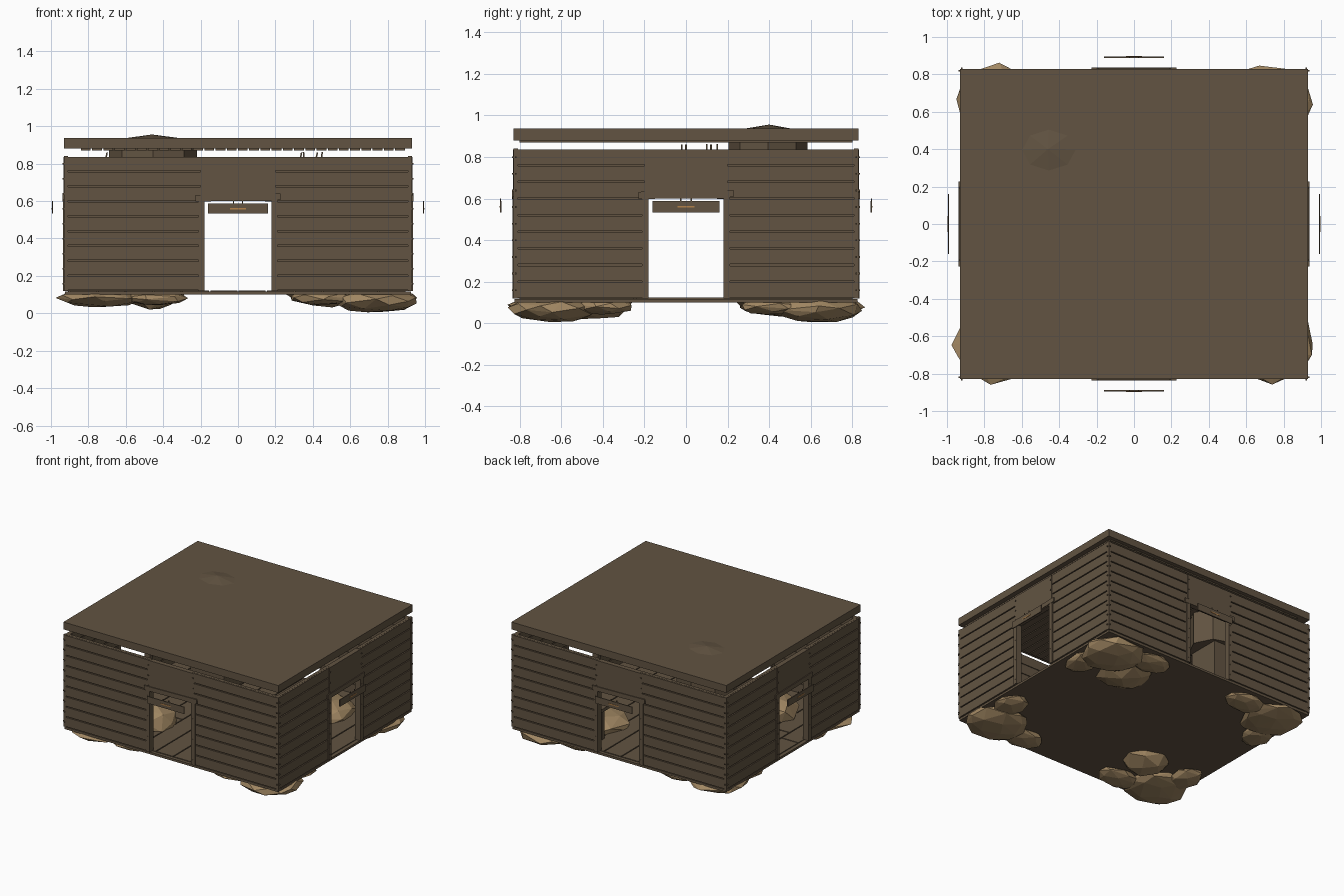
import bpy, bmesh, math, random
from mathutils import Matrix, Vector

if "Cube" in bpy.data.objects:
    bpy.data.objects.remove(bpy.data.objects["Cube"])

random.seed(7)

def material(name, rgb):
    m = bpy.data.materials.new(name)
    m.diffuse_color = (*rgb, 1)
    m.use_nodes = True
    m.node_tree.nodes["Principled BSDF"].inputs["Base Color"].default_value = m.diffuse_color
    return m

WOOD = material("weathered brown wood", (0.122, 0.088, 0.054))
STONE = material("tan stone", (0.36, 0.245, 0.125))
PALE = material("orange paint", (0.45, 0.22, 0.07))

def finish(name, bm, mat):
    bmesh.ops.recalc_face_normals(bm, faces=bm.faces)
    me = bpy.data.meshes.new(name)
    bm.to_mesh(me)
    bm.free()
    me.materials.append(mat)
    ob = bpy.data.objects.new(name, me)
    bpy.context.collection.objects.link(ob)
    return ob

def box(bm, x0, x1, y0, y1, z0, z1, mat=Matrix(), tilt=0.0):
    c = Vector(((x0 + x1) / 2, (y0 + y1) / 2, (z0 + z1) / 2))
    s = Matrix.Diagonal((x1 - x0, y1 - y0, z1 - z0, 1))
    bmesh.ops.create_cube(bm, size=1, matrix=mat @ Matrix.Translation(c) @ Matrix.Rotation(tilt, 4, 'Y') @ s)

def rock(bm, c, r, n=26):
    """Faceted boulder: convex hull of jittered points on an ellipsoid."""
    vs = []
    for i in range(n):
        z = 1 - 2 * (i + 0.5) / n
        a = i * 2.39996 + random.uniform(-.25, .25)
        k = math.sqrt(1 - z * z)
        j = random.uniform(0.92, 1.03)
        vs.append(bm.verts.new((c[0] + r[0] * k * math.cos(a) * j,
                                c[1] + r[1] * k * math.sin(a) * j,
                                c[2] + r[2] * z * j)))
    res = bmesh.ops.convex_hull(bm, input=vs)
    junk = [g for g in res["geom_interior"] if isinstance(g, bmesh.types.BMVert)]
    bmesh.ops.delete(bm, geom=junk, context='VERTS')

# Four walls, each built facing -y and turned into place
SIDES = [("front", 0, 0.93, 0.83), ("right", 90, 0.83, 0.93),
         ("back", 180, 0.93, 0.83), ("left", 270, 0.83, 0.93)]
ROWS, Z0, Z1 = 9, 0.12, 0.84
for side, ang, half, d in SIDES:
    M = Matrix.Rotation(math.radians(ang), 4, 'Z')
    step = (Z1 - Z0) / ROWS
    planks, frame, nails = bmesh.new(), bmesh.new(), bmesh.new()
    for s in (-1, 1):
        def span(bm, a, b, y0, y1, z0, z1, t=0.0):
            box(bm, min(s * a, s * b), max(s * a, s * b), y0, y1, z0, z1, M, t)
        # backing sheet and siding boards
        span(planks, 0.18, half - 0.01, -d + 0.012, -d + 0.03, Z0, Z1 - 0.003)
        for i in range(ROWS):
            z = Z0 + i * step
            span(planks, 0.185, half - 0.018, -d + 0.001, -d + 0.014, z + 0.004, z + step - 0.004)
            span(planks, 0.185, half - 0.03, -d + 0.028, -d + 0.036, z + 0.004, z + step - 0.004)
            for x in (0.193, half - 0.01):
                span(nails, x - 0.004, x + 0.004, -d - 0.008, -d + 0.004, z + 0.035, z + 0.043)
        # door jamb and corner post
        span(frame, 0.18, 0.212, -d - 0.006, -d + 0.042, Z0, 0.61)
        span(frame, half - 0.022, half, -d, -d + 0.022, Z0, Z1)
    # plain panel above the door
    box(planks, -0.2, 0.2, -d - 0.002, -d + 0.036, 0.60, 0.835, M)
    # slightly crooked header board
    box(frame, -0.228, 0.228, -d - 0.008, -d + 0.006, 0.602, 0.637, M, -0.02)
    finish(side + "_wall_siding", planks, WOOD)
    finish(side + "_door_frame_and_posts", frame, WOOD)
    finish(side + "_nails", nails, WOOD)

    # hanging board in front of the doorway, with hooks
    sign = bmesh.new()
    box(sign, -0.16, 0.16, -d - 0.065, -d - 0.058, 0.533, 0.587, M)
    for x in (-0.025, 0.025):
        box(sign, x - 0.003, x + 0.003, -d - 0.064, -d - 0.059, 0.585, 0.60, M)
    finish(side + "_hanging_board", sign, WOOD)
    mark = bmesh.new()
    box(mark, -0.042, 0.042, -d - 0.067, -d - 0.064, 0.556, 0.564, M)
    finish(side + "_board_painted_stripe", mark, PALE)

# Floor slab with separate boards on top
bm = bmesh.new()
box(bm, -0.925, 0.925, -0.825, 0.825, 0.10, 0.117)
for i in range(12):
    x = -0.9 + i * 0.15
    y = random.uniform(-0.3, 0.3)
    box(bm, x + 0.004, x + 0.146, -0.80, y - 0.004, 0.115, 0.123)
    box(bm, x + 0.004, x + 0.146, y + 0.004, 0.80, 0.115, 0.123)
finish("floor", bm, WOOD)

# Roof slab floating above the walls, with ceiling boards below it
bm = bmesh.new()
box(bm, -0.93, 0.93, -0.83, 0.83, 0.88, 0.937)
finish("roof", bm, WOOD)
bm = bmesh.new()
for i in range(29):
    x = -0.84 + i * 0.06
    box(bm, x, x + 0.052, -0.8, 0.8, 0.87, 0.882)
finish("ceiling_boards", bm, WOOD)

# Bulky stack indoors whose peak pokes through the roof
bm = bmesh.new()
rings = [(0.47, 0.38, 0.62), (0.47, 0.38, 0.872), (0.30, 0.23, 0.936)]
loops = []
for w, h, z in rings:
    loops.append([bm.verts.new((-0.455 + w / 2 * math.cos(a), 0.395 + h / 2 * math.sin(a), z))
                  for a in (k * math.tau / 8 for k in range(8))])
for a, b in zip(loops, loops[1:]):
    for k in range(8):
        bm.faces.new((a[k], a[(k + 1) % 8], b[(k + 1) % 8], b[k]))
peak = bm.verts.new((-0.46, 0.40, 0.956))
for k in range(8):
    bm.faces.new((loops[-1][k], loops[-1][(k + 1) % 8], peak))
bm.faces.new(loops[0])
box(bm, -0.60, -0.31, 0.27, 0.52, 0.12, 0.63)
finish("chimney_stack", bm, WOOD)

# Foundation boulders: one large and two small at each corner
CORNERS = [("front_right", 1, -1, 0.0), ("back_right", 1, 1, 0.0),
           ("front_left", -1, -1, 0.04), ("back_left", -1, 1, 0.04)]
for name, sx, sy, lift in CORNERS:
    bm = bmesh.new()
    low = lift * 0.35
    rock(bm, (sx * 0.735, sy * 0.635, 0.07 + low), (0.235, 0.225, 0.068 - low), 34)
    rock(bm, (sx * 0.44, sy * 0.70, 0.082), (0.175, 0.115, 0.042))
    rock(bm, (sx * 0.81, sy * 0.40, 0.082), (0.115, 0.155, 0.042))
    finish(name + "_foundation_rocks", bm, STONE)

# Rubble lying indoors, clear of the doorways
for name, c, r in [("rear_rubble", (0.45, 0.44, 0.13), (0.23, 0.22, 0.10)),
                   ("front_rubble", (-0.46, -0.42, 0.15), (0.20, 0.18, 0.14))]:
    bm = bmesh.new()
    rock(bm, c, r, 30)
    finish(name, bm, STONE)

# Bench along the rear right wall
bm = bmesh.new()
box(bm, 0.24, 0.80, 0.60, 0.78, 0.36, 0.385)
for x in (0.27, 0.75):
    for y in (0.62, 0.74):
        box(bm, x, x + 0.03, y, y + 0.03, 0.12, 0.36)
finish("bench", bm, WOOD)

# Thin hanging sticks under the ceiling
bm = bmesh.new()
for x, y, t in [(0.32, 0.0, 0.2), (0.36, 0.10, -0.1), (0.40, 0.12, 0.25), (0.44, 0.15, 0.1), (-0.72, -0.02, 0.2)]:
    box(bm, x - 0.004, x + 0.004, y - 0.004, y + 0.004, 0.66, 0.862, tilt=t)
finish("hanging_sticks", bm, WOOD)
